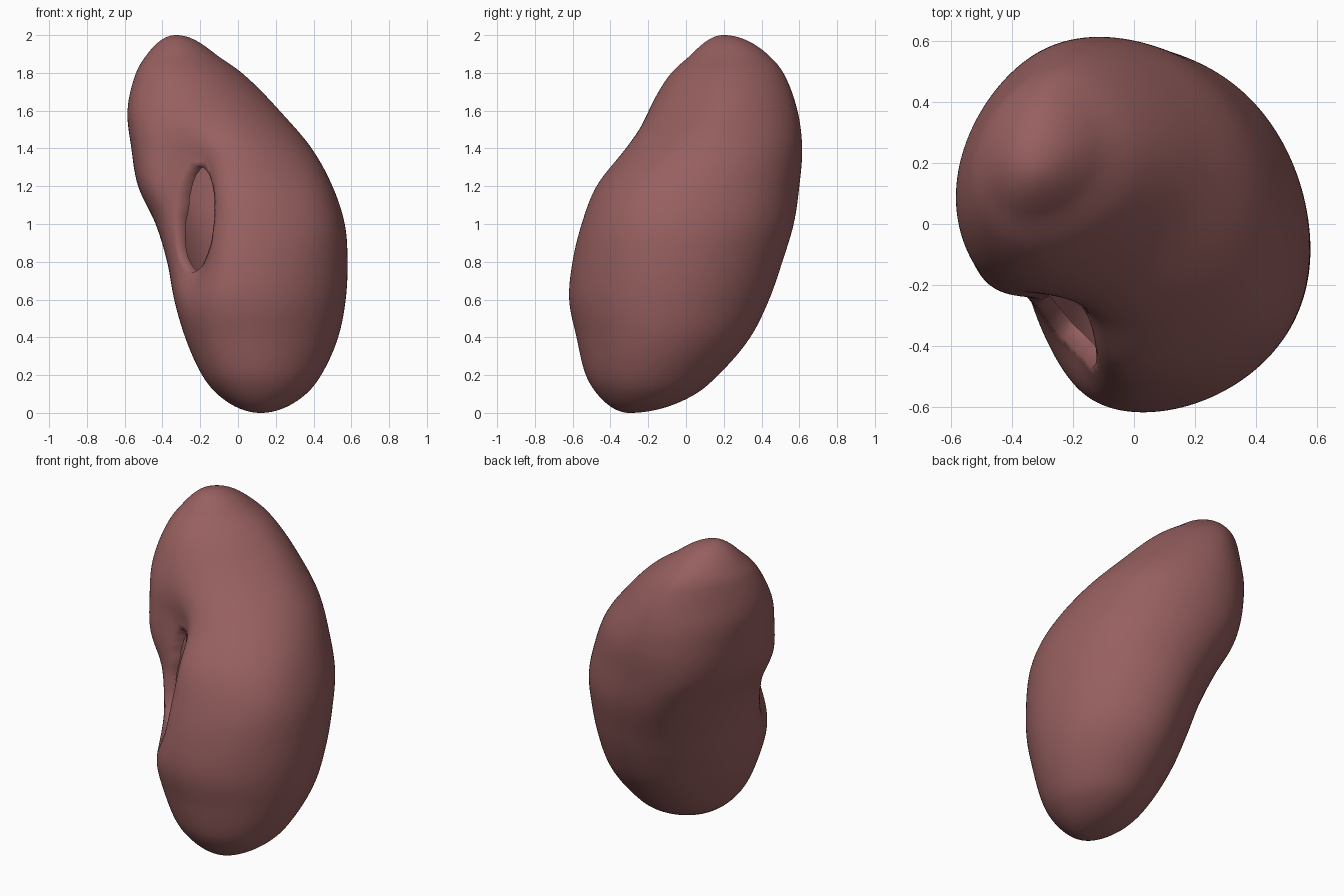
import bpy, bmesh, math
from mathutils import Vector

if "Cube" in bpy.data.objects:
    bpy.data.objects.remove(bpy.data.objects["Cube"])

# Horizontal slices: z, x min, x max, y min, y max
SLICES = [
    (0.0, .12, .12, -.30, -.30),
    (0.1, -.11, .36, -.47, .05),
    (0.2, -.19, .44, -.53, .17),
    (0.4, -.28, .53, -.58, .34),
    (0.6, -.34, .57, -.62, .44),
    (0.8, -.38, .58, -.605, .51),
    (1.0, -.44, .565, -.56, .57),
    (1.2, -.53, .50, -.49, .60),
    (1.4, -.565, .39, -.355, .615),
    (1.6, -.585, .22, -.22, .59),
    (1.8, -.54, .02, -.08, .515),
    (1.9, -.48, -.12, .03, .43),
    (2.0, -.33, -.33, .20, .20),
]
ANG = [math.acos(max(-1, min(1, 1 - s[0]))) for s in SLICES]
R2 = math.sqrt(2)


def slope(i, k):
    a, b = max(i - 1, 0), min(i + 1, len(SLICES) - 1)
    return (SLICES[b][k] - SLICES[a][k]) / (ANG[b] - ANG[a])


def extents(phi):
    """Smoothly interpolate the slice extents."""
    i = 0
    while i < len(ANG) - 2 and phi > ANG[i + 1]:
        i += 1
    w = ANG[i + 1] - ANG[i]
    u = (phi - ANG[i]) / w
    out = []
    for k in range(1, 5):
        p, q = SLICES[i][k], SLICES[i + 1][k]
        out.append((2*u**3 - 3*u*u + 1)*p + (u**3 - 2*u*u + u)*w*slope(i, k)
                   + (3*u*u - 2*u**3)*q + (u**3 - u*u)*w*slope(i + 1, k))
    return out


def gauss(t, z, t0, z0, st, sz):
    return math.exp(-((t - t0) / st)**2 - ((z - z0) / sz)**2)


def dent(x, y, z):
    """Press the hilum in along the (+x, +y) diagonal."""
    s, t = (x + y) / R2, (y - x) / R2
    side = max(0, min(1, -s / .25))
    t0 = -.06 + .2 * (z - 1.13)
    d = .16 * gauss(t, z, t0, 1.13, .20, .36)
    d += .09 * gauss(t, z, t0, 1.20, .14, .22)
    d += .06 * gauss(t, z, -.13, .80, .14, .16)
    d *= side / R2
    return Vector((x + d, y + d, z))


def in_opening(p):
    x0 = -.225 + .06 * (p.z - 1.03)
    return p.x + p.y < -.2 and ((p.x - x0) / .105)**2 + ((p.z - 1.03) / .30)**2 < 1


N, M = 180, 140
bm = bmesh.new()
tag = {}
rings = []
for j in range(1, M):
    phi = math.pi * j / M
    z = 1 - math.cos(phi)
    xl, xr, yl, yr = extents(phi)
    hx, hy = (xr - xl) / 2, (yr - yl) / 2
    r, c = (hx + hy) / 2, (hx - hy) / 2
    d, k = .025 * math.sin(phi), -.016 * math.sin(phi)**2
    # widen across the body at mid height, narrow it near the top
    q = .024 * gauss(0, z, 0, 1.12, 1, .35) - .012 * gauss(0, z, 0, 1.68, 1, .2)
    d -= q
    ring = []
    for i in range(N):
        a = 2 * math.pi * i / N
        ca, sa = math.cos(a), math.sin(a)
        c3, s3 = math.cos(3*a), math.sin(3*a)
        # support function of the slice and its derivative
        h = (r + c*math.cos(2*a) + d*math.sin(2*a) + k*(ca + sa - c3 + s3)
             + q*(1 - math.cos(4*a))/2)
        g = (-2*c*math.sin(2*a) + 2*d*math.cos(2*a) + k*(ca - sa + 3*s3 + 3*c3)
             + 2*q*math.sin(4*a))
        p = dent((xl + xr)/2 + h*ca - g*sa, (yl + yr)/2 + h*sa + g*ca, z)
        v = bm.verts.new(p)
        tag[v] = in_opening(p)
        ring.append(v)
    rings.append(ring)

# Kidney skin, left open at the hilum
for lo, hi in zip(rings, rings[1:]):
    for i in range(N):
        k = (i + 1) % N
        quad = (lo[i], lo[k], hi[k], hi[i])
        if not all(tag[v] for v in quad):
            bm.faces.new(quad)
bottom = bm.verts.new((.12, -.30, 0))
top = bm.verts.new((-.33, .20, 2))
for i in range(N):
    k = (i + 1) % N
    bm.faces.new((bottom, rings[0][k], rings[0][i]))
    bm.faces.new((top, rings[-1][i], rings[-1][k]))
bmesh.ops.delete(bm, geom=[v for v in bm.verts if not v.link_faces], context='VERTS')

# Even out the rim of the opening, then turn it inward as a short lip
rim = [e for e in bm.edges if e.is_boundary]
near = {}
for e in rim:
    for v in e.verts:
        near.setdefault(v, []).append(e.other_vert(v))
for _ in range(10):
    new = {v: (v.co * 2 + sum((n.co for n in ns), Vector())) / (2 + len(ns))
           for v, ns in near.items()}
    for v, co in new.items():
        v.co = co
ext = bmesh.ops.extrude_edge_only(bm, edges=rim)["geom"]
for v in ext:
    if isinstance(v, bmesh.types.BMVert):
        v.co += Vector((.04, .04, 0))
bmesh.ops.recalc_face_normals(bm, faces=bm.faces[:])
for f in bm.faces:
    f.smooth = True

mesh = bpy.data.meshes.new("kidney")
bm.to_mesh(mesh)
bm.free()
kidney = bpy.data.objects.new("kidney", mesh)
bpy.context.collection.objects.link(kidney)

mat = bpy.data.materials.new("kidney_red")
mat.diffuse_color = (.31, .115, .115, 1)
mat.use_nodes = True
mat.node_tree.nodes["Principled BSDF"].inputs["Base Color"].default_value = mat.diffuse_color
mesh.materials.append(mat)
